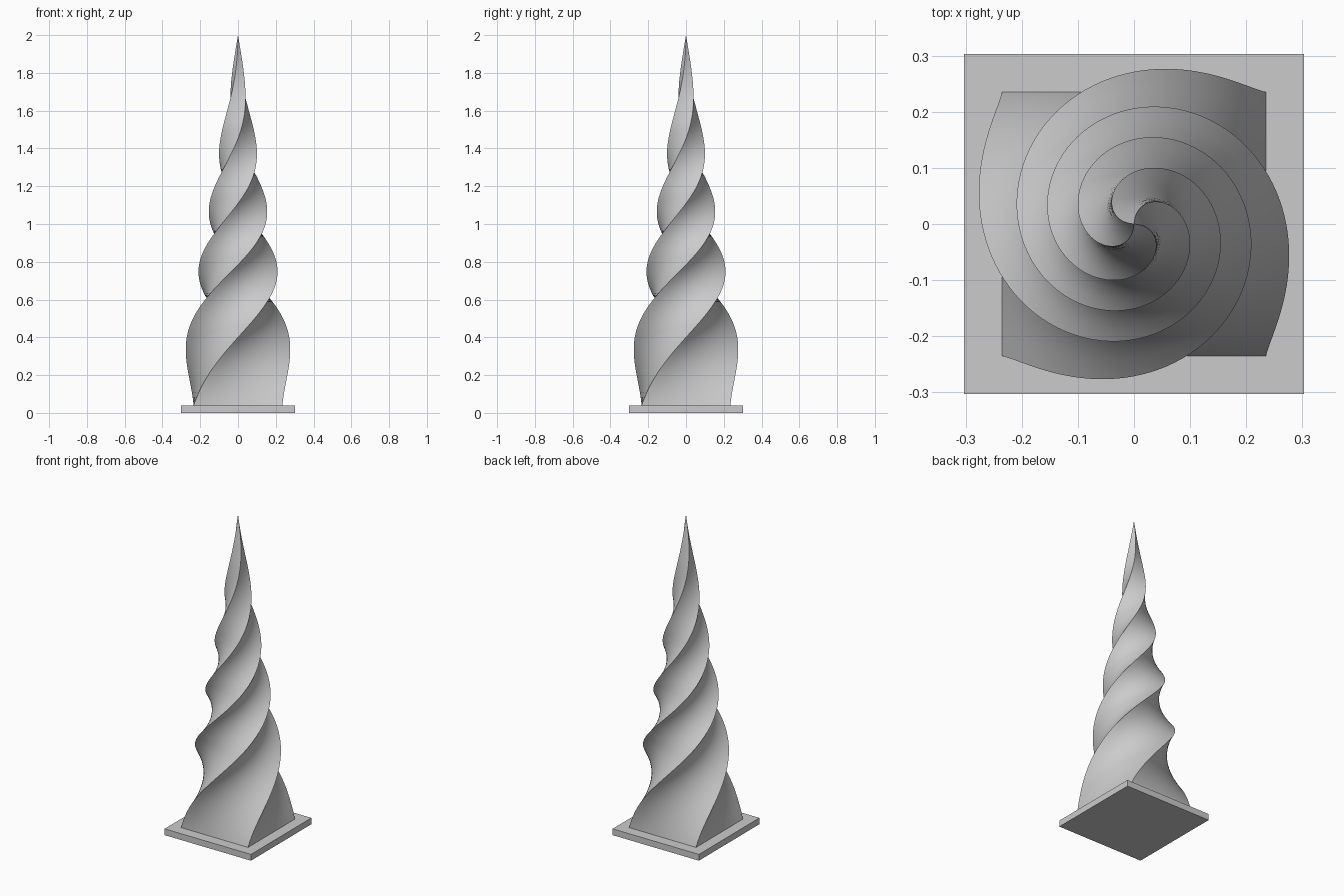
import bpy, bmesh, math

if "Cube" in bpy.data.objects:
    bpy.data.objects.remove(bpy.data.objects["Cube"])

H, BASE_Z, HALF = 2.0, 0.04, 0.235
RINGS, SEG = 120, 10


def twist(f):
    # eased counter-clockwise twist along the height
    s = f * f * (3 - 2 * f)
    return math.radians(100 * f + 300 * s)


def make_object(name, bm):
    bmesh.ops.recalc_face_normals(bm, faces=bm.faces)
    me = bpy.data.meshes.new(name)
    bm.to_mesh(me)
    bm.free()
    ob = bpy.data.objects.new(name, me)
    bpy.context.collection.objects.link(ob)
    return ob


# square base plate
bpy.ops.mesh.primitive_cube_add(size=1, location=(0, 0, BASE_Z / 2))
plate = bpy.context.object
plate.name = "base_plate"
plate.scale = (0.606, 0.606, BASE_Z)
bpy.ops.object.transform_apply(location=False, rotation=False, scale=True)

# square cross-section, subdivided along each side
square = []
for k in range(4):
    c, s = math.cos(k * math.pi / 2), math.sin(k * math.pi / 2)
    for i in range(SEG):
        x, y = 1, -1 + 2 * i / SEG
        square.append((c * x - s * y, s * x + c * y))

# twisted spire tapering to a point
bm = bmesh.new()
rings = []
for j in range(RINGS):
    f = j / RINGS
    a, r = twist(f), HALF * (1 - f)
    c, s = math.cos(a), math.sin(a)
    z = BASE_Z + (H - BASE_Z) * f
    rings.append([bm.verts.new((r * (c * x - s * y), r * (s * x + c * y), z))
                  for x, y in square])
n = len(square)
for lo, hi in zip(rings, rings[1:]):
    for i in range(n):
        bm.faces.new((lo[i], lo[(i + 1) % n], hi[(i + 1) % n], hi[i]))
tip = bm.verts.new((0, 0, H))
for i in range(n):
    bm.faces.new((rings[-1][i], rings[-1][(i + 1) % n], tip))
bm.faces.new(rings[0][::-1])
spire = make_object("twisted_spire", bm)

bpy.ops.object.select_all(action='DESELECT')
spire.select_set(True)
bpy.context.view_layer.objects.active = spire
bpy.ops.object.shade_smooth_by_angle(angle=math.radians(35))
